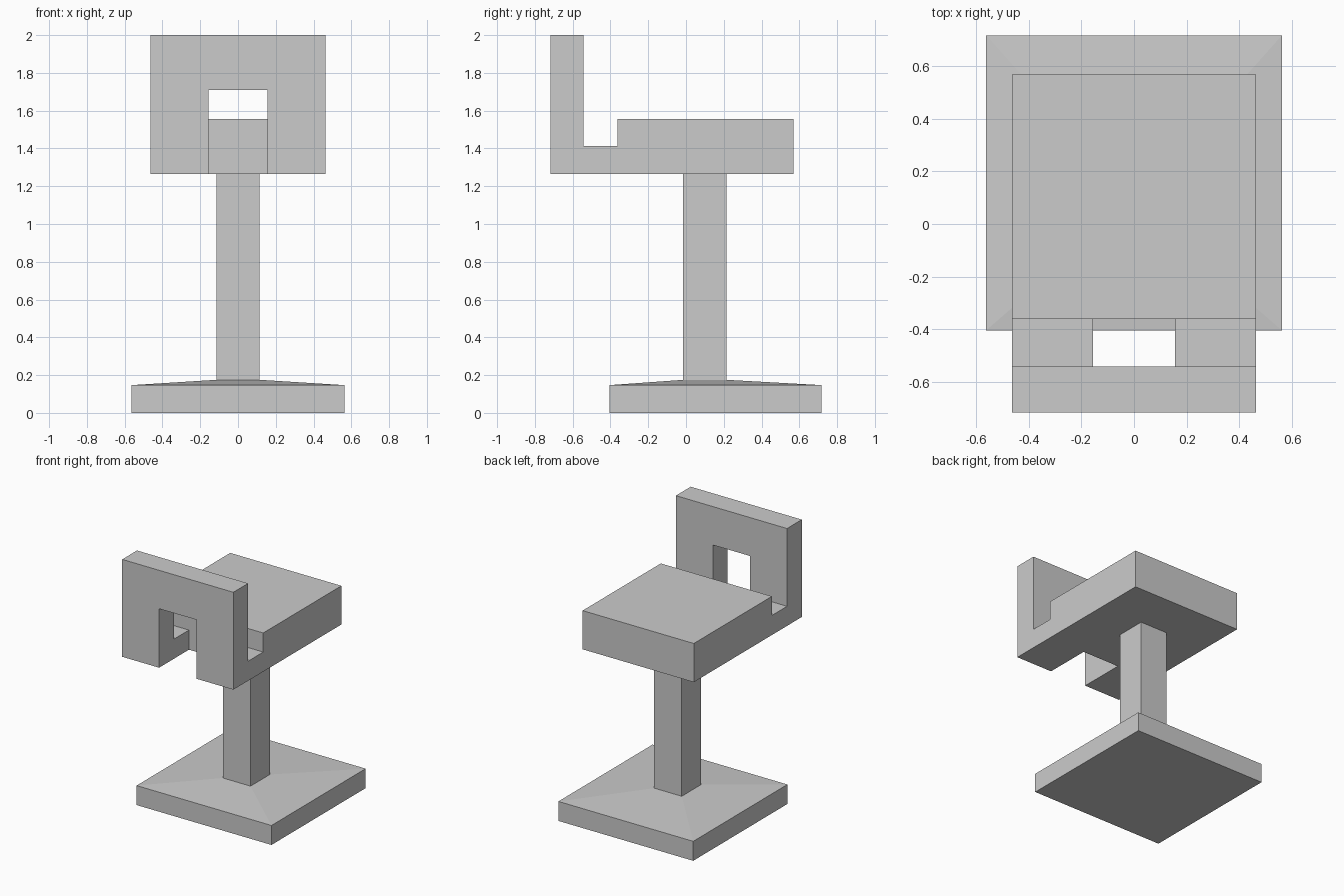
import bpy
import bmesh

cube = bpy.data.objects.get("Cube")
if cube:
    bpy.data.objects.remove(cube, do_unlink=True)

grey = bpy.data.materials.new("light grey")
grey.use_nodes = True
colour = (0.6, 0.6, 0.6, 1)
grey.diffuse_color = colour
shader = next(n for n in grey.node_tree.nodes if n.type == "BSDF_PRINCIPLED")
shader.inputs["Base Color"].default_value = colour


def finish(name, bm):
    bmesh.ops.recalc_face_normals(bm, faces=bm.faces[:])
    mesh = bpy.data.meshes.new(name)
    bm.to_mesh(mesh)
    bm.free()
    mesh.materials.append(grey)
    obj = bpy.data.objects.new(name, mesh)
    bpy.context.collection.objects.link(obj)
    return obj


def extrude_side_profile(name, profile, half_width):
    """Extrude a (y, z) outline across x, symmetric about the centre."""
    bm = bmesh.new()
    face = bm.faces.new([bm.verts.new((-half_width, y, z)) for y, z in profile])
    ext = bmesh.ops.extrude_face_region(bm, geom=[face])
    verts = [v for v in ext["geom"] if isinstance(v, bmesh.types.BMVert)]
    bmesh.ops.translate(bm, verts=verts, vec=(2 * half_width, 0, 0))
    return finish(name, bm)


def loft_squares(name, rings):
    """Stack rectangles (half x, y min, y max, z) into a closed solid."""
    bm = bmesh.new()
    loops = [[bm.verts.new(p) for p in ((-w, a, z), (w, a, z), (w, b, z), (-w, b, z))]
             for w, a, b, z in rings]
    for low, high in zip(loops, loops[1:]):
        for i in range(4):
            j = (i + 1) % 4
            bm.faces.new((low[i], low[j], high[j], high[i]))
    bm.faces.new(loops[0])
    bm.faces.new(loops[-1])
    return finish(name, bm)


# Foot with shallow sloped top running into the square post
foot = (0.563, -0.405, 0.718)
post = (0.115, -0.015, 0.215)
loft_squares("base_and_post", [(*foot, 0), (*foot, 0.147), (*post, 0.175), (*post, 1.265)])

# Seat and backrest share one side outline
bottom, step, seat_top, top = 1.265, 1.413, 1.557, 2.0
back, back_inner, seat_edge, seat_end = -0.718, -0.542, -0.362, 0.57
seat = extrude_side_profile("seat_and_backrest", [
    (back, bottom), (seat_end, bottom), (seat_end, seat_top), (seat_edge, seat_top),
    (seat_edge, step), (back_inner, step), (back_inner, top), (back, top)], 0.464)

# Opening through the backrest and between the two connecting arms
cutter = extrude_side_profile("opening_cutter", [
    (-1, 1), (seat_edge, 1), (seat_edge, 1.71), (-1, 1.71)], 0.156)
cutter.hide_render = True
cut = seat.modifiers.new("opening", "BOOLEAN")
cut.operation = "DIFFERENCE"
cut.solver = "EXACT"
cut.object = cutter

# Bake the cut so no helper remains
bpy.context.view_layer.update()
graph = bpy.context.evaluated_depsgraph_get()
carved = bpy.data.meshes.new_from_object(seat.evaluated_get(graph))
seat.modifiers.clear()
seat.data = carved
bpy.data.objects.remove(cutter, do_unlink=True)
